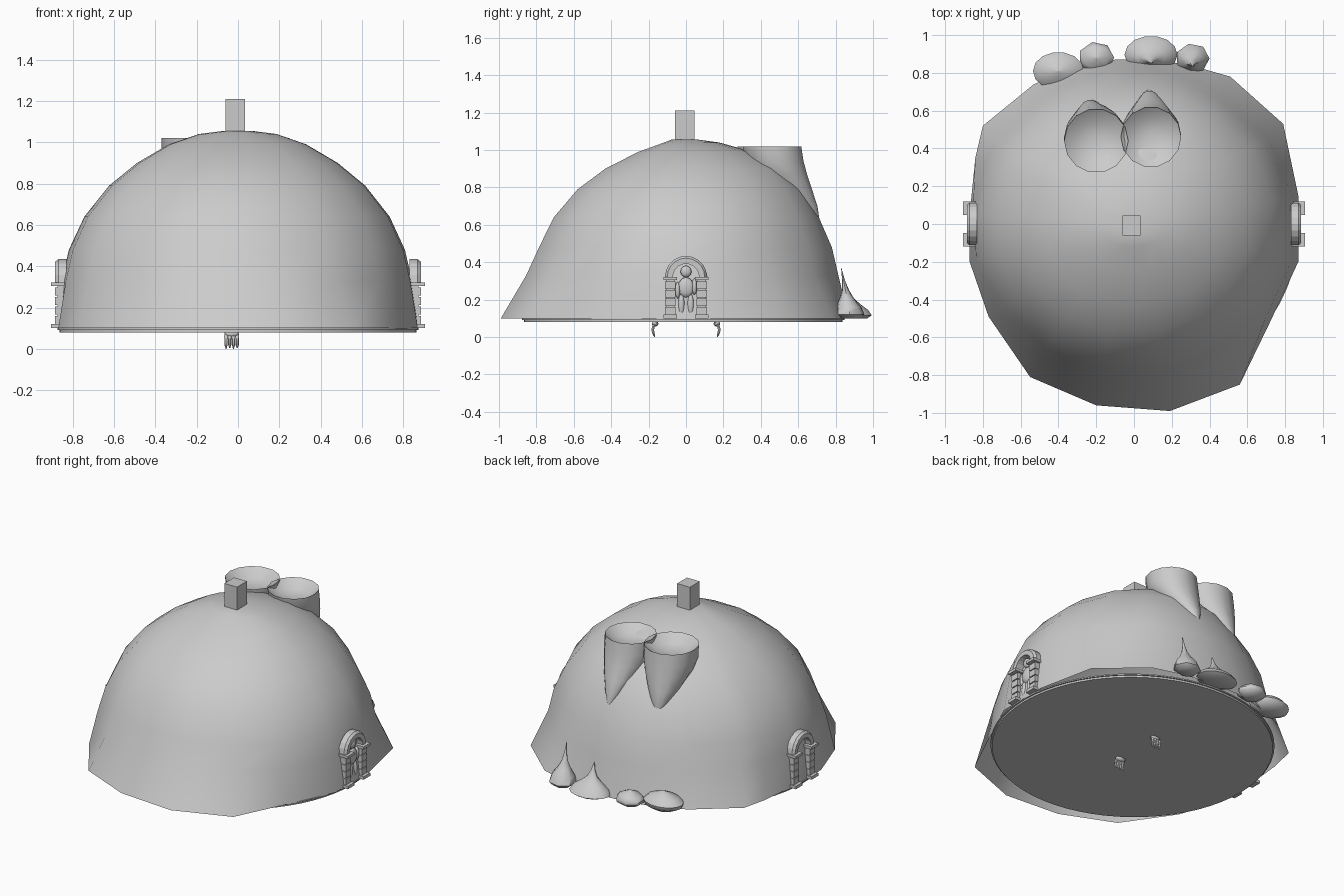
import bpy, bmesh, math
from mathutils import Vector, Matrix

cube = bpy.data.objects.get("Cube")
if cube:
    bpy.data.objects.remove(cube)

stone = bpy.data.materials.new("pale_grey")
stone.use_nodes = True
GREY = (0.6, 0.6, 0.6, 1)
stone.diffuse_color = GREY
stone.node_tree.nodes["Principled BSDF"].inputs["Base Color"].default_value = GREY


def finish(name, bm, angle=None, normals=True):
    if normals:
        bmesh.ops.recalc_face_normals(bm, faces=bm.faces)
    mesh = bpy.data.meshes.new(name)
    bm.to_mesh(mesh)
    bm.free()
    mesh.materials.append(stone)
    obj = bpy.data.objects.new(name, mesh)
    bpy.context.collection.objects.link(obj)
    if angle:
        bpy.ops.object.select_all(action="DESELECT")
        obj.select_set(True)
        bpy.context.view_layer.objects.active = obj
        bpy.ops.object.shade_smooth_by_angle(angle=math.radians(angle))
    return obj


def loft(bm, rings, cap_start=False, cap_end=False):
    loops = [[bm.verts.new(p) for p in ring] for ring in rings]
    n = len(loops[0])
    for a, b in zip(loops, loops[1:]):
        for i in range(n):
            j = (i + 1) % n
            bm.faces.new((a[i], a[j], b[j], b[i]))
    if cap_start:
        bm.faces.new(loops[0][::-1])
    if cap_end:
        bm.faces.new(loops[-1])


def circle(cx, cy, z, rx, ry, n):
    return [(cx + rx * math.cos(math.tau * i / n), cy + ry * math.sin(math.tau * i / n), z)
            for i in range(n)]


def box(bm, lo, hi):
    lo, hi = Vector(lo), Vector(hi)
    size = hi - lo
    m = Matrix.Translation((lo + hi) / 2) @ Matrix.Diagonal((*size, 1))
    bmesh.ops.create_cube(bm, size=1, matrix=m)


def ball(bm, centre, radii):
    m = Matrix.Translation(centre) @ Matrix.Diagonal((*radii, 1))
    bmesh.ops.create_icosphere(bm, subdivisions=2, radius=1, matrix=m)


# Dome shell: irregular foot, then elliptical rings (height, half width, front, back)
foot = [(.87, .15), (.79, .53), (.51, .78), (.3, .84), (.1, .87), (-.1, .87), (-.3, .83),
        (-.53, .74), (-.8, .52), (-.84, .35), (-.87, .05), (-.87, -.2), (-.77, -.49),
        (-.55, -.81), (-.2, -.96), (.19, -.99), (.56, -.85), (.72, -.52), (.87, -.2)]
levels = [(.33, .855, .87, .82), (.48, .82, .80, .785), (.64, .745, .72, .715),
          (.79, .625, .59, .63), (.9, .49, .44, .52), (.99, .335, .26, .36),
          (1.04, .19, .12, .18)]
rings = [[(x, y, .1) for x, y in foot]]
for z, w, front, back in levels:
    ring = []
    for x, y in foot:
        a = math.atan2(y, x)
        ring.append((w * math.cos(a), (front if y < 0 else back) * math.sin(a), z))
    rings.append(ring)
rings.append([(x * .08, y * .08, 1.055) for x, y in foot])
bm = bmesh.new()
loft(bm, rings, cap_end=True)
finish("dome_shell", bm, 50, normals=False)

# Floor plate with a stepped rim
bm = bmesh.new()
loft(bm, [circle(0, -.015, z, r, r * .985, 64)
          for z, r in ((.08, .865), (.092, .865), (.092, .875), (.1, .875))], True, True)
finish("floor_plate", bm, 30)

# Chimney
bm = bmesh.new()
box(bm, (-.06, -.06, 1.0), (.035, .045, 1.21))
finish("chimney", bm)


# Open pods hanging on the back of the dome: dished top, tip swept down and outward
def pod(name, x, y, r, tip_x, tip_y):
    rows = [(.96, .15, 0), (.97, .6, 0), (1.02, 1, 0), (.94, 1, .05), (.87, .88, .2),
            (.78, .62, .48), (.7, .34, .76), (.62, .03, 1)]
    bm = bmesh.new()
    loft(bm, [circle(x + (tip_x - x) * t, y + (tip_y - y) * t, z, r * s, r * s, 14)
              for z, s, t in rows], True, True)
    finish(name, bm, 50)


pod("right_pod", -.2, .44, .17, -.24, .65)
pod("left_pod", .09, .46, .16, .08, .71)


# Onion shaped shrubs along the back foot
def shrub(name, x, y, rx, ry, height, n):
    rows = [(0, .7), (.08, 1), (.22, .88), (.38, .52), (.55, .24), (.75, .1), (1, .01)]
    bm = bmesh.new()
    loft(bm, [circle(x, y - .05 * t, .1 + height * t, rx * s, ry * s, n)
              for t, s in rows], True, True)
    finish(name, bm, 50)


def low_shrub(name, x, y, rx, ry, height, n):
    rows = [(0, .5), (.25, .95), (.45, 1), (.7, .75), (.88, .3), (1, .02)]
    bm = bmesh.new()
    loft(bm, [circle(x, y, .1 + height * t, rx * s, ry * s, n) for t, s in rows], True, True)
    finish(name, bm, 50)


shrub("spiky_shrub_outer", .31, .88, .09, .08, .27, 7)
shrub("spiky_shrub_inner", .09, .9, .14, .1, .2, 14)
low_shrub("small_shrub", -.2, .88, .095, .085, .1, 7)
low_shrub("wide_shrub", -.4, .81, .135, .1, .12, 14)


# Arched doorways with block pillars
def doorway(name, side):
    bm = bmesh.new()
    for s in (-1, 1):
        def block(half, z0, z1, x1):
            y = s * .084
            box(bm, (.83, y - half, z0), (x1, y + half, z1))
        block(.036, .1, .12, .905)
        for k in range(4):
            z = .12 + k * .046
            block(.027, z, z + .04, .885)
            block(.022, z + .04, z + .046, .875)
        block(.036, .304, .322, .905)
    # Arch stones
    n = 10
    section = ((.83, .07), (.885, .07), (.885, .1), (.87, .112), (.83, .112))
    loft(bm, [[(x, r * math.cos(math.pi * i / n), .322 + r * math.sin(math.pi * i / n))
               for x, r in section] for i in range(n + 1)], True, True)
    bmesh.ops.transform(bm, matrix=Matrix.Diagonal((side, 1, 1, 1)), verts=bm.verts)
    finish(name, bm)


doorway("left_doorway", 1)
doorway("right_doorway", -1)

# Small figure set into the left doorway
bm = bmesh.new()
for y, z, ry, rz in ((0, .35, .03, .032), (0, .265, .045, .055), (-.025, .17, .018, .06),
                     (.025, .17, .018, .06), (-.045, .25, .014, .045), (.045, .27, .014, .045)):
    ball(bm, (.855, y, z), (.017, ry, rz))
finish("doorway_figure", bm, 60)

# Clawed feet under the floor
for name, side in (("front_claw", -1), ("back_claw", 1)):
    bm = bmesh.new()
    ball(bm, (-.03, side * .165, .072), (.036, .018, .016))
    for k in range(4):
        x = -.058 + k * .018
        path = ((.155, .08, .006), (.172, .062, .009), (.178, .04, .008),
                (.174, .02, .008), (.168, .004 * (k % 2), .002))
        loft(bm, [circle(x, side * y, z, r, r, 6) for y, z, r in path], True, True)
    finish(name, bm, 50)
